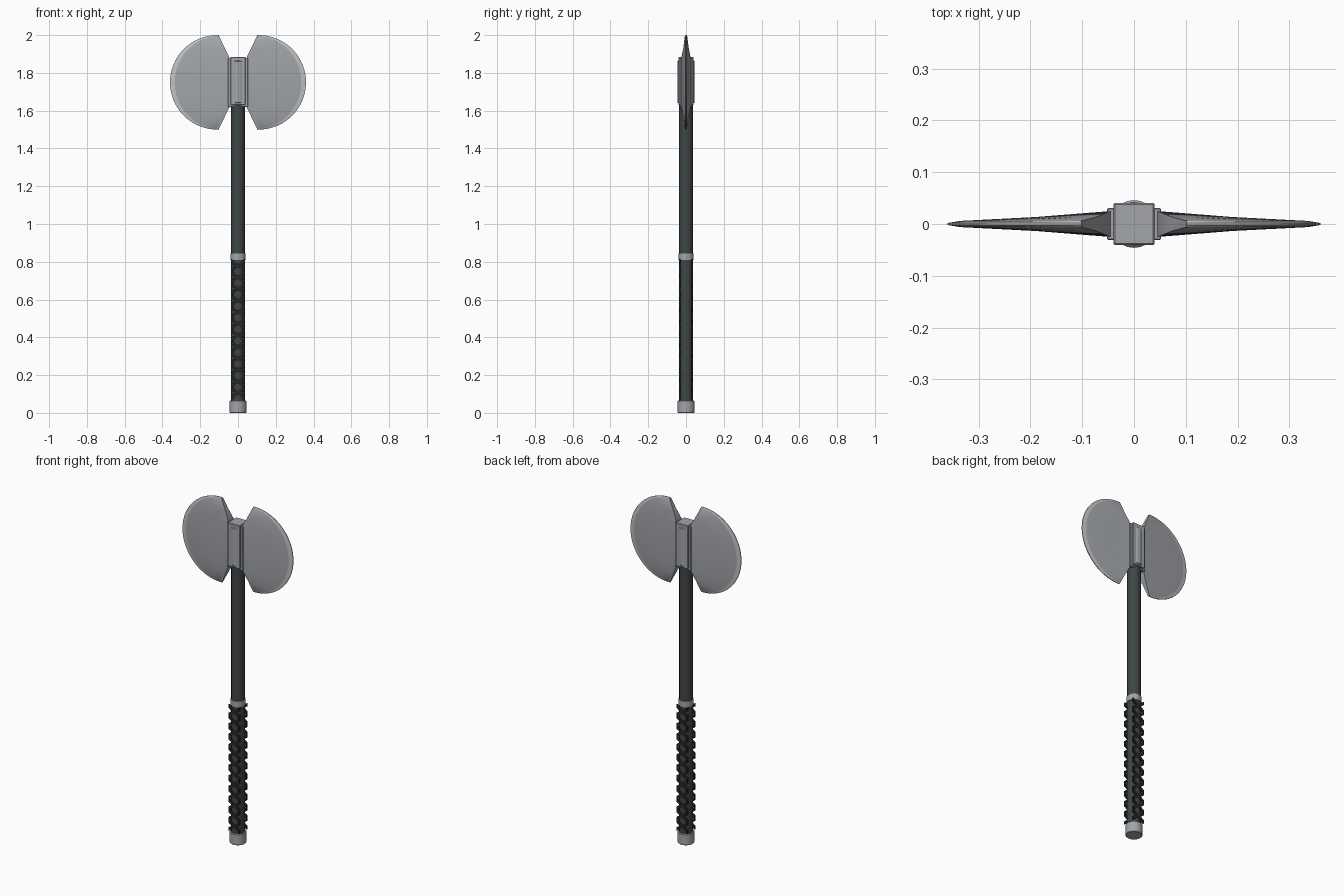
import bpy, bmesh, math
from mathutils import Matrix, Vector

if "Cube" in bpy.data.objects:
    bpy.data.objects.remove(bpy.data.objects["Cube"], do_unlink=True)


def material(name, rgb):
    m = bpy.data.materials.new(name)
    m.use_nodes = True
    m.diffuse_color = (*rgb, 1)
    bsdf = next(n for n in m.node_tree.nodes if n.type == 'BSDF_PRINCIPLED')
    bsdf.inputs["Base Color"].default_value = (*rgb, 1)
    return m


STEEL = material("steel", (0.36, 0.375, 0.40))
EDGE = material("polished edge", (0.52, 0.54, 0.53))
SHAFT = material("dark shaft", (0.05, 0.06, 0.06))
WRAP = material("black leather", (0.018, 0.02, 0.02))


def finish(name, bm, *mats, smooth=False):
    bmesh.ops.recalc_face_normals(bm, faces=bm.faces)
    me = bpy.data.meshes.new(name)
    bm.to_mesh(me)
    bm.free()
    ob = bpy.data.objects.new(name, me)
    bpy.context.collection.objects.link(ob)
    for m in mats:
        me.materials.append(m)
    if smooth:
        bpy.ops.object.select_all(action='DESELECT')
        ob.select_set(True)
        bpy.context.view_layer.objects.active = ob
        bpy.ops.object.shade_smooth_by_angle(angle=math.radians(35))
    return ob


def bevel(ob, width, segments=1):
    mod = ob.modifiers.new("bevel", 'BEVEL')
    mod.width, mod.segments = width, segments
    mod.limit_method, mod.angle_limit = 'ANGLE', math.radians(50)


def cylinder(name, r, z0, z1, mat, sides=32, smooth=True):
    bm = bmesh.new()
    bmesh.ops.create_cone(bm, cap_ends=True, segments=sides, radius1=r, radius2=r,
                          depth=z1 - z0, matrix=Matrix.Translation((0, 0, (z0 + z1) / 2)))
    return finish(name, bm, mat, smooth=smooth)


def box(name, half_x, half_y, z0, z1, mat):
    bm = bmesh.new()
    bmesh.ops.create_cube(bm, size=1, matrix=Matrix.Translation((0, 0, (z0 + z1) / 2))
                          @ Matrix.Diagonal((2 * half_x, 2 * half_y, z1 - z0, 1)))
    return finish(name, bm, mat)


# Handle: shaft, end cap and collar
cylinder("shaft", 0.036, 0.03, 1.86, SHAFT)
bevel(cylinder("pommel", 0.045, 0, 0.065, STEEL), 0.003)
cylinder("collar", 0.040, 0.81, 0.845, STEEL)

# Grip: crossed straps on the front and back of the shaft
bm = bmesh.new()
COUNT, LOW, HIGH = 12, 0.075, 0.81
pitch = (HIGH - LOW) / COUNT
for i in range(COUNT):
    z = LOW + (i + 0.5) * pitch
    for side in (-1, 1):
        for tilt in (-1, 1):
            # Slanted strap with upright ends, flush with the sides of the shaft
            y = side * 0.033
            rise, w = tilt * 0.025, 0.010
            ring = [(-0.036, z - rise - w), (0.036, z + rise - w),
                    (0.036, z + rise + w), (-0.036, z - rise + w)]
            a = [bm.verts.new((x, y - 0.005, h)) for x, h in ring]
            b = [bm.verts.new((x, y + 0.005, h)) for x, h in ring]
            bm.faces.new(a)
            bm.faces.new(b)
            for k in range(4):
                n = (k + 1) % 4
                bm.faces.new((a[k], a[n], b[n], b[k]))
finish("grip_straps", bm, WRAP)

# Socket: two crossing blocks around a faceted core
bevel(box("socket_wide_block", 0.052, 0.031, 1.62, 1.88, STEEL), 0.002)
bevel(box("socket_deep_block", 0.040, 0.041, 1.63, 1.885, STEEL), 0.003)
bevel(cylinder("socket_core", 0.046, 1.64, 1.865, STEEL, sides=24), 0.004)


# Blades: tapered from a thick root to a thin round cutting edge
def blade(name, side):
    bm = bmesh.new()
    steps, mid, cx, r = 40, 1.75, 0.11, 0.25
    columns = []
    for i in range(steps + 1):
        t = 2 * i / steps - 1
        ang = t * math.radians(92)
        ca, sa = math.cos(ang), math.sin(ang)
        inner = r - 0.003 - 0.022 * max(ca, 0)
        root = Vector((0.045, 0.025, mid + 0.13 * t))
        rim = Vector((cx + inner * ca, 0.006, mid + inner * sa))
        half = root.lerp(rim, 0.5)
        half.y -= 0.002
        tip = Vector((cx + r * ca, 0.002, mid + r * sa))
        front = [root, half, rim, tip]
        loop = front + [Vector((p.x, -p.y, p.z)) for p in reversed(front)]
        columns.append([bm.verts.new((side * p.x, p.y, p.z)) for p in loop])
    size = len(columns[0])
    for a, b in zip(columns, columns[1:]):
        for k in range(size):
            n = (k + 1) % size
            face = bm.faces.new((a[k], a[n], b[n], b[k]))
            face.material_index = 1 if k in (2, 3, 4) else 0
    # Notch faces beside the socket
    for col in (columns[0], columns[-1]):
        for k in range(size // 2 - 1):
            bm.faces.new((col[k], col[k + 1], col[size - 2 - k], col[size - 1 - k]))
    finish(name, bm, STEEL, EDGE, smooth=True)


blade("left_blade", 1)
blade("right_blade", -1)
